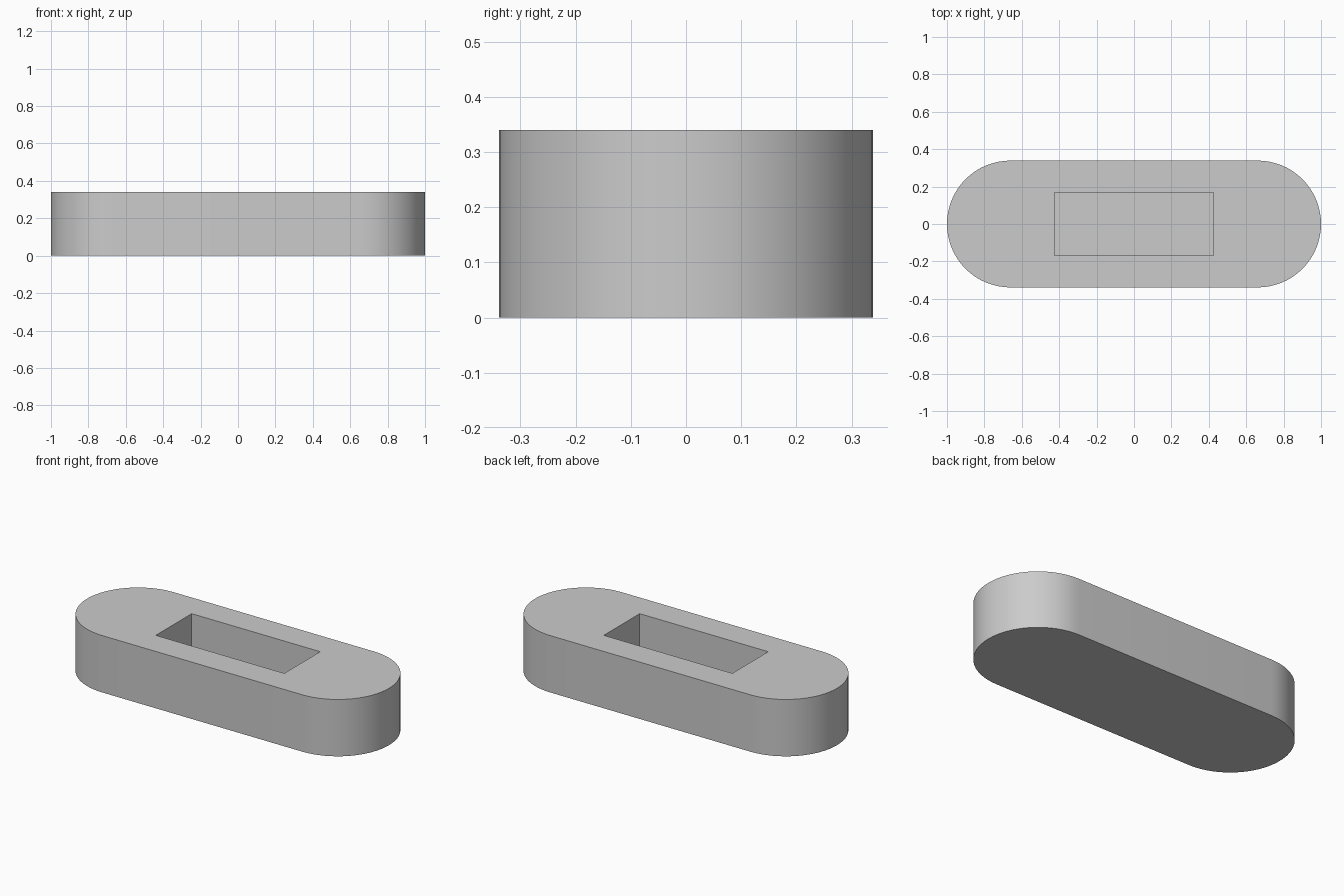
import bpy, bmesh, math

cube = bpy.data.objects.get("Cube")
if cube:
    bpy.data.objects.remove(cube, do_unlink=True)

HALF_LENGTH, RADIUS, HEIGHT = 1.0, 0.339, 0.34
POCKET_LENGTH, POCKET_WIDTH, POCKET_DEPTH = 0.85, 0.339, 0.27
ARC_STEPS = 32

grey = bpy.data.materials.new("plain grey")
grey.use_nodes = True
colour = (0.6, 0.6, 0.6, 1)
grey.diffuse_color = colour
grey.node_tree.nodes["Principled BSDF"].inputs["Base Color"].default_value = colour

# Rounded-end block: a stadium outline extruded upward
bm = bmesh.new()
outline = []
for side in (1, -1):
    for i in range(ARC_STEPS + 1):
        a = math.pi * (i / ARC_STEPS - 0.5)
        outline.append(bm.verts.new((side * (HALF_LENGTH - RADIUS + RADIUS * math.cos(a)),
                                     side * RADIUS * math.sin(a), 0)))
base = bm.faces.new(outline)
top = bmesh.ops.extrude_face_region(bm, geom=[base])["geom"]
bmesh.ops.translate(bm, vec=(0, 0, HEIGHT),
                    verts=[v for v in top if isinstance(v, bmesh.types.BMVert)])
bmesh.ops.recalc_face_normals(bm, faces=bm.faces)
mesh = bpy.data.meshes.new("slotted_block")
bm.to_mesh(mesh)
bm.free()
mesh.materials.append(grey)
block = bpy.data.objects.new("slotted_block", mesh)
bpy.context.collection.objects.link(block)

# Blind rectangular pocket cut from the top
bpy.ops.mesh.primitive_cube_add(size=1, location=(0, 0, HEIGHT))
cutter = bpy.context.object
cutter.name = "pocket_cutter"
cutter.hide_render = True
cutter.scale = (POCKET_LENGTH, POCKET_WIDTH, 2 * POCKET_DEPTH)
cutter.data.materials.append(grey)
cut = block.modifiers.new("pocket", "BOOLEAN")
cut.operation = "DIFFERENCE"
cut.solver = "EXACT"
cut.object = cutter

bpy.ops.object.select_all(action="DESELECT")
block.select_set(True)
bpy.context.view_layer.objects.active = block
bpy.ops.object.modifier_apply(modifier=cut.name)
bpy.data.objects.remove(cutter, do_unlink=True)

# Smooth round ends, crisp rims
bpy.ops.object.shade_smooth_by_angle(angle=math.radians(30))
